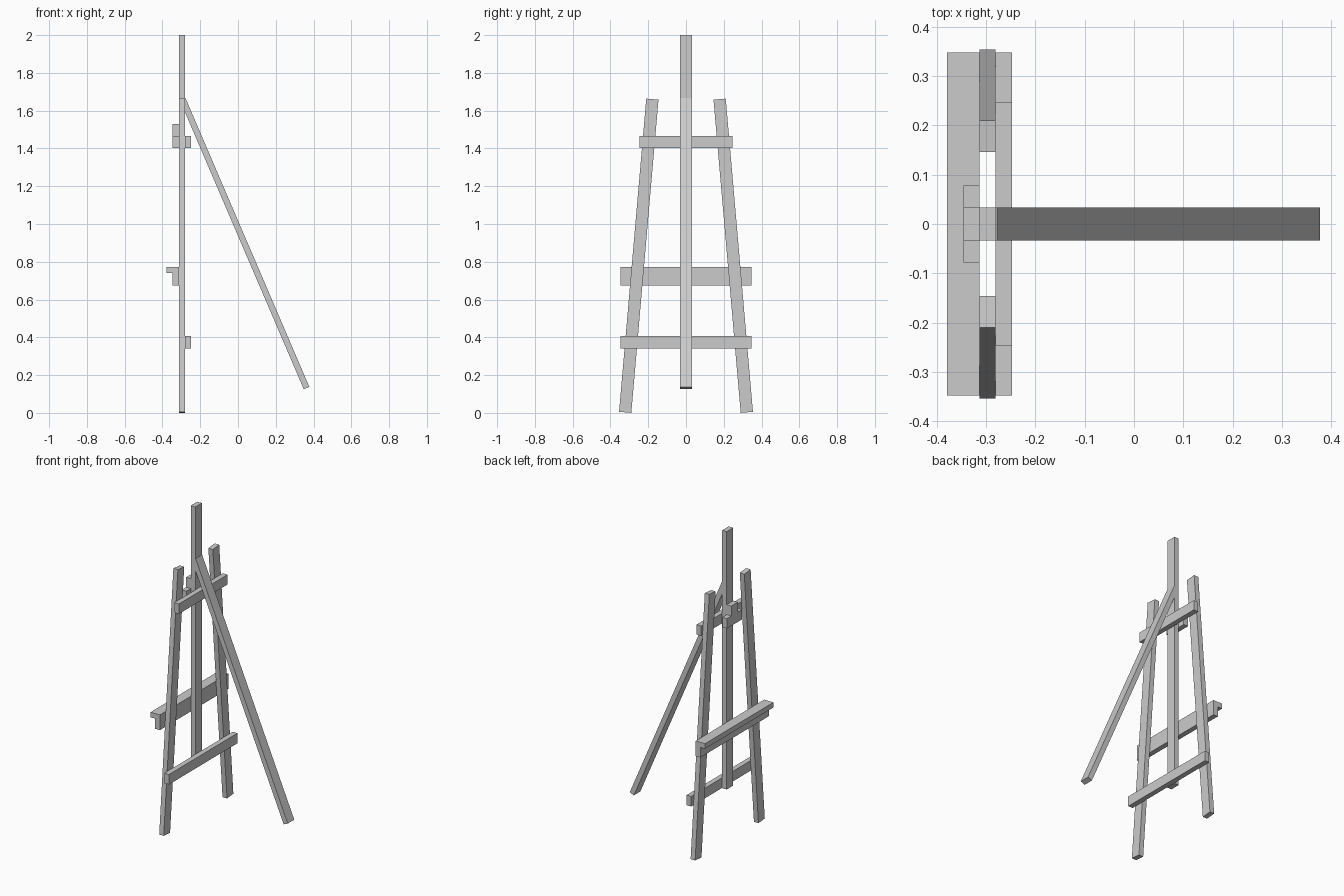
import bpy
from mathutils import Vector, Matrix

if "Cube" in bpy.data.objects:
    bpy.data.objects.remove(bpy.data.objects["Cube"])


def box(name, x, y, z):
    """Axis-aligned box from (min, max) ranges."""
    lo, hi = Vector((x[0], y[0], z[0])), Vector((x[1], y[1], z[1]))
    bpy.ops.mesh.primitive_cube_add(size=1)
    ob = bpy.context.object
    ob.name = name
    ob.data.transform(Matrix.Diagonal((*(hi - lo), 1)))
    ob.location = (lo + hi) / 2
    return ob


def beam(name, start, end, sx, sy):
    """Square-ended beam between two points; sx, sy are its section sizes."""
    a, b = Vector(start), Vector(end)
    d = b - a
    zaxis = d.normalized()
    xaxis = Vector((0, 1, 0)).cross(zaxis).normalized()
    if abs(d.x) < 1e-6:
        xaxis = Vector((1, 0, 0))
    yaxis = zaxis.cross(xaxis)
    ob = box(name, (-sx / 2, sx / 2), (-sy / 2, sy / 2), (-d.length / 2, d.length / 2))
    rot = Matrix((xaxis, yaxis, zaxis)).transposed().to_4x4()
    ob.matrix_world = Matrix.Translation((a + b) / 2) @ rot
    return ob


FRONT, BACK, T = -0.313, -0.281, 0.033
MID = (FRONT + BACK) / 2

# Central mast
box("mast", (FRONT, BACK), (-T, T), (0.34, 2.0))

# Splayed legs
for side, label in ((-1, "left"), (1, "right")):
    beam(label + "_leg", (MID, side * 0.322, 0.003), (MID, side * 0.178, 1.661), 0.032, 0.065)

# Rear prop leg, its top let into the mast
beam("prop_leg", (0.363, 0, 0.1315), (-0.293, 0, 1.661), 0.032, 2 * T)

# Rear crossbars
box("lower_crossbar", (BACK, BACK + T), (-0.348, 0.348), (0.342, 0.407))
box("upper_crossbar", (BACK, BACK + T), (-0.247, 0.247), (1.402, 1.466))

# Canvas tray: backing board and projecting ledge
box("tray_board", (FRONT - T, FRONT), (-0.348, 0.348), (0.675, 0.74))
box("tray_ledge", (-0.379, FRONT), (-0.348, 0.348), (0.74, 0.773))

# Canvas clamp on the front of the mast
box("clamp_bar", (FRONT - T, FRONT), (-0.078, 0.078), (1.402, 1.466))
box("clamp_block", (FRONT - T, FRONT), (-T, T), (1.466, 1.53))
